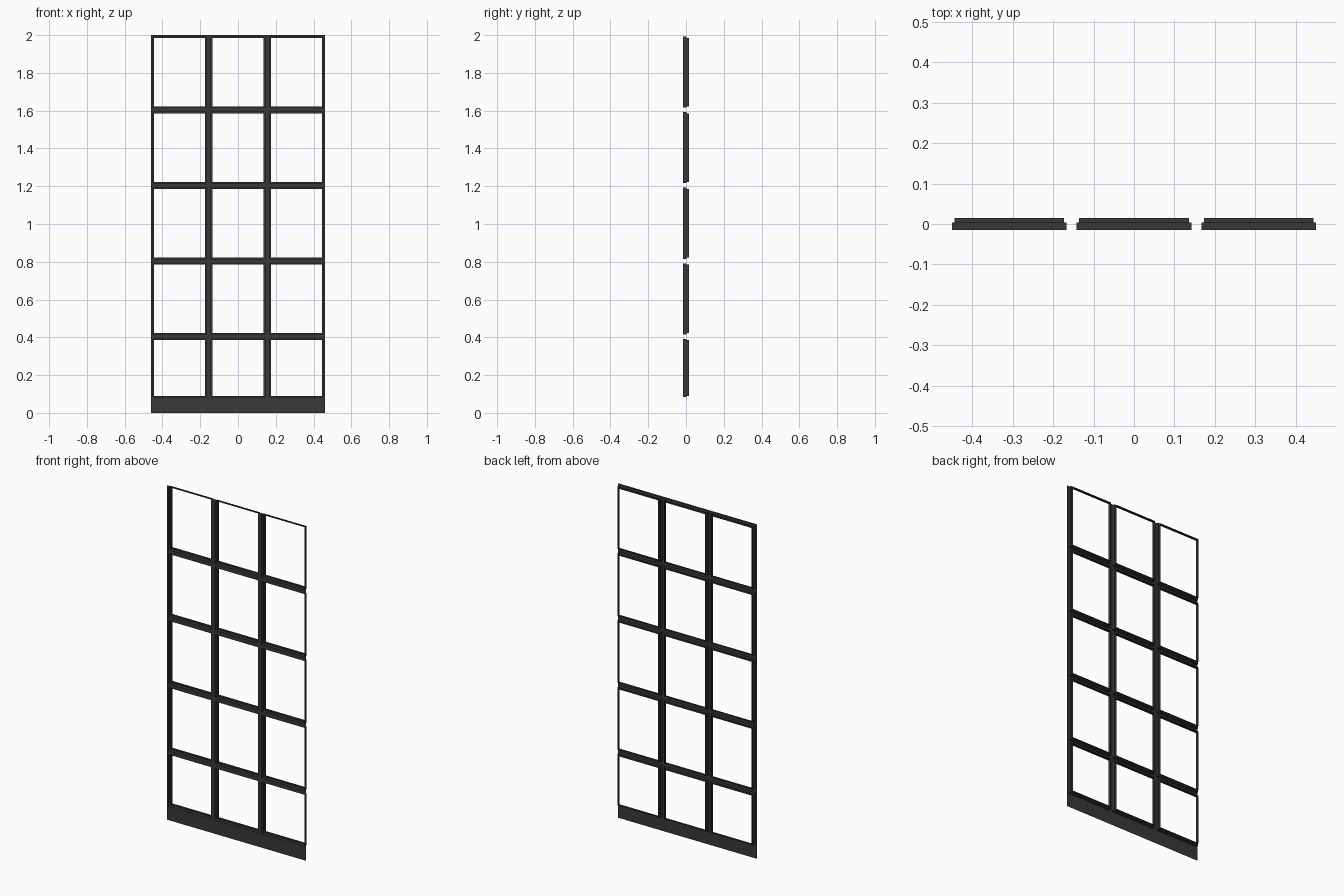
import bpy, bmesh

if "Cube" in bpy.data.objects:
    bpy.data.objects.remove(bpy.data.objects["Cube"])

FRONT, STEP, BACK = -0.015, 0.0035, 0.015   # depths of face, glazing ledge, rear edge
LIP = 0.0065                                # ledge width

# Opening edges: alternating frame / opening along each axis
xs = [-0.46, -0.45, -0.167, -0.142, 0.142, 0.167, 0.45, 0.46]
zs = [0.0, 0.083] + [v for k in range(4) for v in (0.392 + 0.4 * k, 0.416 + 0.4 * k)] + [1.992, 2.0]

dark = bpy.data.materials.new("dark_metal")
dark.diffuse_color = (0.04, 0.04, 0.038, 1)
dark.use_nodes = True
dark.node_tree.nodes["Principled BSDF"].inputs["Base Color"].default_value = dark.diffuse_color


def finish(bm, name):
    bmesh.ops.remove_doubles(bm, verts=bm.verts, dist=1e-5)
    mesh = bpy.data.meshes.new(name)
    bm.to_mesh(mesh)
    bm.free()
    mesh.materials.append(dark)
    obj = bpy.data.objects.new(name, mesh)
    bpy.context.collection.objects.link(obj)


def ring(bm, x0, x1, z0, z1, y, inset=0.0):
    x0, x1, z0, z1 = x0 + inset, x1 - inset, z0 + inset, z1 - inset
    return [bm.verts.new(p) for p in ((x0, y, z0), (x1, y, z0), (x1, y, z1), (x0, y, z1))]


# Front lattice sheet with kick panel, and stepped reveals around each opening
face = bmesh.new()
reveal = bmesh.new()
for i in range(len(xs) - 1):
    for j in range(len(zs) - 1):
        cell = (xs[i], xs[i + 1], zs[j], zs[j + 1])
        if i % 2 and j % 2:
            rings = [ring(reveal, *cell, FRONT), ring(reveal, *cell, STEP),
                     ring(reveal, *cell, STEP, LIP), ring(reveal, *cell, BACK, LIP)]
            for a, b in zip(rings, rings[1:]):
                for k in range(4):
                    n = (k + 1) % 4
                    reveal.faces.new((a[k], a[n], b[n], b[k]))
        else:
            face.faces.new(ring(face, *cell, FRONT))
finish(face, "front_lattice")
finish(reveal, "pane_reveals")
